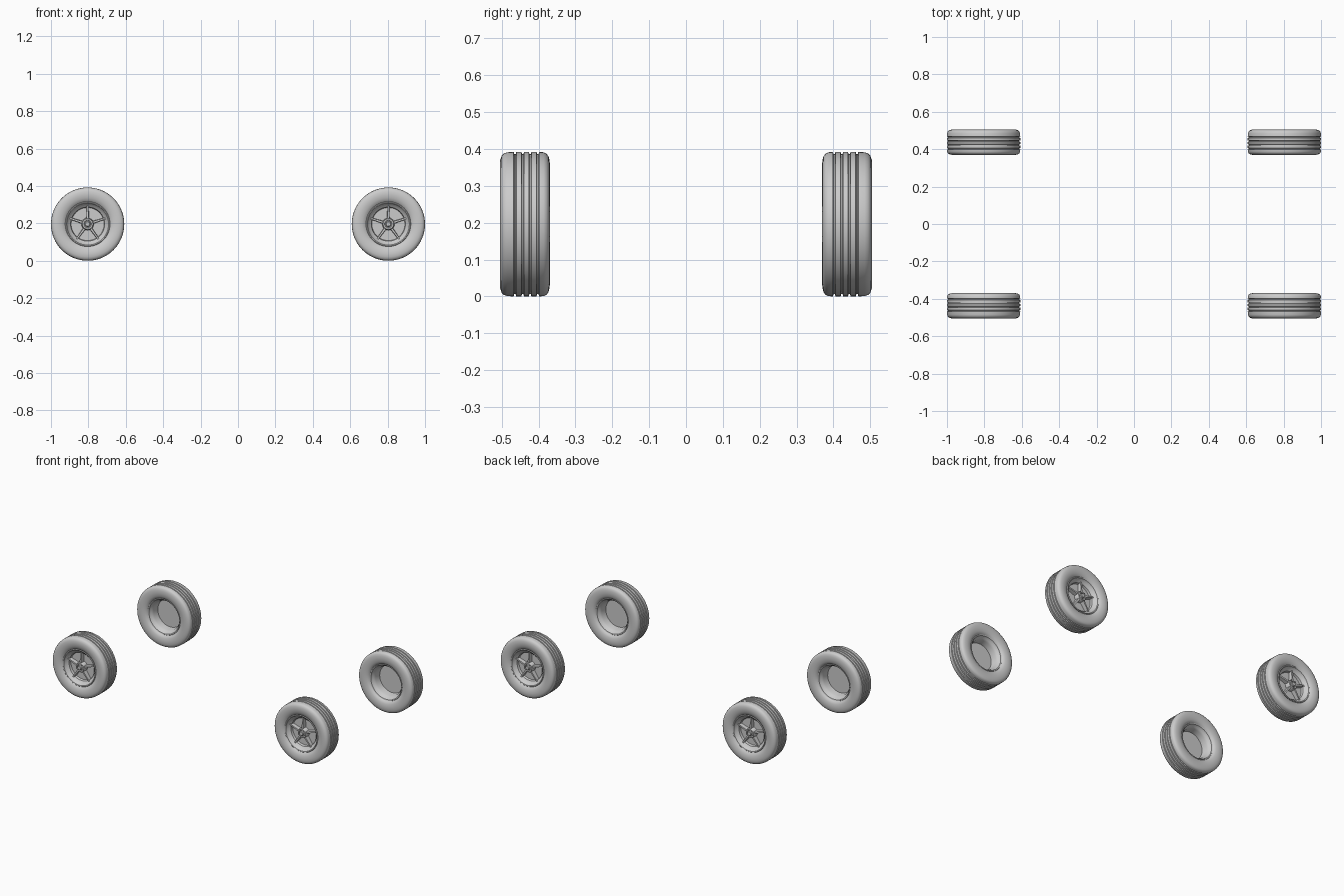
import bpy, bmesh, math
from mathutils import Matrix, Vector

if "Cube" in bpy.data.objects:
    bpy.data.objects.remove(bpy.data.objects["Cube"])

CX, CZ, R = 0.804, 0.196, 0.196   # wheel centre and radius; profiles are (radius, |y|)


def finish(name, bm, sx, sy, angle=35):
    # place a part built around the y axis (outboard = +y) at one wheel corner
    bmesh.ops.remove_doubles(bm, verts=bm.verts, dist=1e-5)
    for v in bm.verts:
        v.co = Vector((v.co.x + sx * CX, v.co.y * sy, v.co.z + CZ))
    bmesh.ops.recalc_face_normals(bm, faces=bm.faces)
    me = bpy.data.meshes.new(name)
    bm.to_mesh(me)
    bm.free()
    ob = bpy.data.objects.new(name, me)
    bpy.context.collection.objects.link(ob)
    bpy.ops.object.select_all(action='DESELECT')
    ob.select_set(True)
    bpy.context.view_layer.objects.active = ob
    bpy.ops.object.shade_smooth_by_angle(angle=math.radians(angle))


def lathe(bm, profile, closed=False, steps=64):
    pts = profile + [profile[0]] if closed else profile
    vs = [bm.verts.new((0, y, r)) for r, y in pts]
    es = [bm.edges.new(p) for p in zip(vs, vs[1:])]
    bmesh.ops.spin(bm, geom=vs + es, cent=(0, 0, 0), axis=(0, 1, 0),
                   angle=math.tau, steps=steps, use_merge=True)


def tyre_profile():
    # inboard sidewall and shoulder
    p = [(0.116, 0.386), (0.122, 0.378), (0.135, 0.372), (0.155, 0.369),
         (0.172, 0.370), (0.184, 0.373), (0.191, 0.378), (0.195, 0.386)]
    # four tread grooves
    for g in (0.402, 0.423, 0.443, 0.464):
        p += [(R, g - 0.0035), (R - 0.006, g - 0.002),
              (R - 0.006, g + 0.002), (R, g + 0.0035)]
    # outboard shoulder and sidewall
    p += [(0.195, 0.485), (0.192, 0.494), (0.186, 0.500), (0.175, 0.504),
          (0.158, 0.505), (0.140, 0.502), (0.126, 0.496), (0.117, 0.488)]
    return p + [(0.112, 0.478), (0.112, 0.394)]


RIM = [(0.110, 0.384), (0.116, 0.382), (0.119, 0.386), (0.116, 0.394),
       (0.113, 0.400), (0.113, 0.478), (0.117, 0.489), (0.120, 0.493),
       (0.117, 0.496), (0.112, 0.494), (0.108, 0.484), (0.098, 0.476),
       (0.091, 0.470), (0.088, 0.455), (0, 0.455)]
BARREL = [(0.110, 0.384), (0.107, 0.392), (0.100, 0.398), (0.094, 0.410),
          (0.090, 0.447), (0, 0.447)]


def spoke(bm, angle):
    # tapered spoke: (radius, half width, back y, front y)
    rings = []
    for r, w, y0, y1 in ((0.012, 0.009, 0.456, 0.484), (0.035, 0.0075, 0.456, 0.483),
                         (0.070, 0.006, 0.456, 0.480), (0.098, 0.006, 0.456, 0.477)):
        co = [(-w, y0, r), (-w * .75, y1, r), (w * .75, y1, r), (w, y0, r)]
        rings.append([bm.verts.new(Matrix.Rotation(angle, 3, 'Y') @ Vector(c)) for c in co])
    for a, b in zip(rings, rings[1:]):
        for i in range(4):
            bm.faces.new((a[i], a[(i + 1) % 4], b[(i + 1) % 4], b[i]))
    bm.faces.new(rings[0])
    bm.faces.new(rings[-1])


for sx in (-1, 1):
    for sy in (-1, 1):
        tag = ("front" if sy < 0 else "back") + ("_left" if sx < 0 else "_right")

        bm = bmesh.new()
        lathe(bm, tyre_profile(), closed=True)
        finish("tyre_" + tag, bm, sx, sy)

        bm = bmesh.new()
        lathe(bm, RIM)
        lathe(bm, BARREL)
        finish("rim_" + tag, bm, sx, sy)

        bm = bmesh.new()
        for i in range(5):
            spoke(bm, i * math.tau / 5)
        finish("spokes_" + tag, bm, sx, sy)

        # hub with raised collar, recessed centre and cap
        bm = bmesh.new()
        lathe(bm, [(0.033, 0.455), (0.031, 0.484), (0.028, 0.488), (0.020, 0.488),
                   (0.018, 0.484), (0.015, 0.484), (0.014, 0.493), (0.011, 0.496),
                   (0, 0.496)], steps=32)
        finish("hub_" + tag, bm, sx, sy)

        # wheel nuts between the spokes
        bm = bmesh.new()
        for i in range(5):
            a = (i + 0.5) * math.tau / 5
            m = Matrix.Translation((0.024 * math.sin(a), 0.489, 0.024 * math.cos(a)))
            bmesh.ops.create_cone(bm, cap_ends=True, segments=6, radius1=0.0035,
                                  radius2=0.0035, depth=0.006,
                                  matrix=m @ Matrix.Rotation(math.pi / 2, 4, 'X'))
        finish("wheel_nuts_" + tag, bm, sx, sy)
